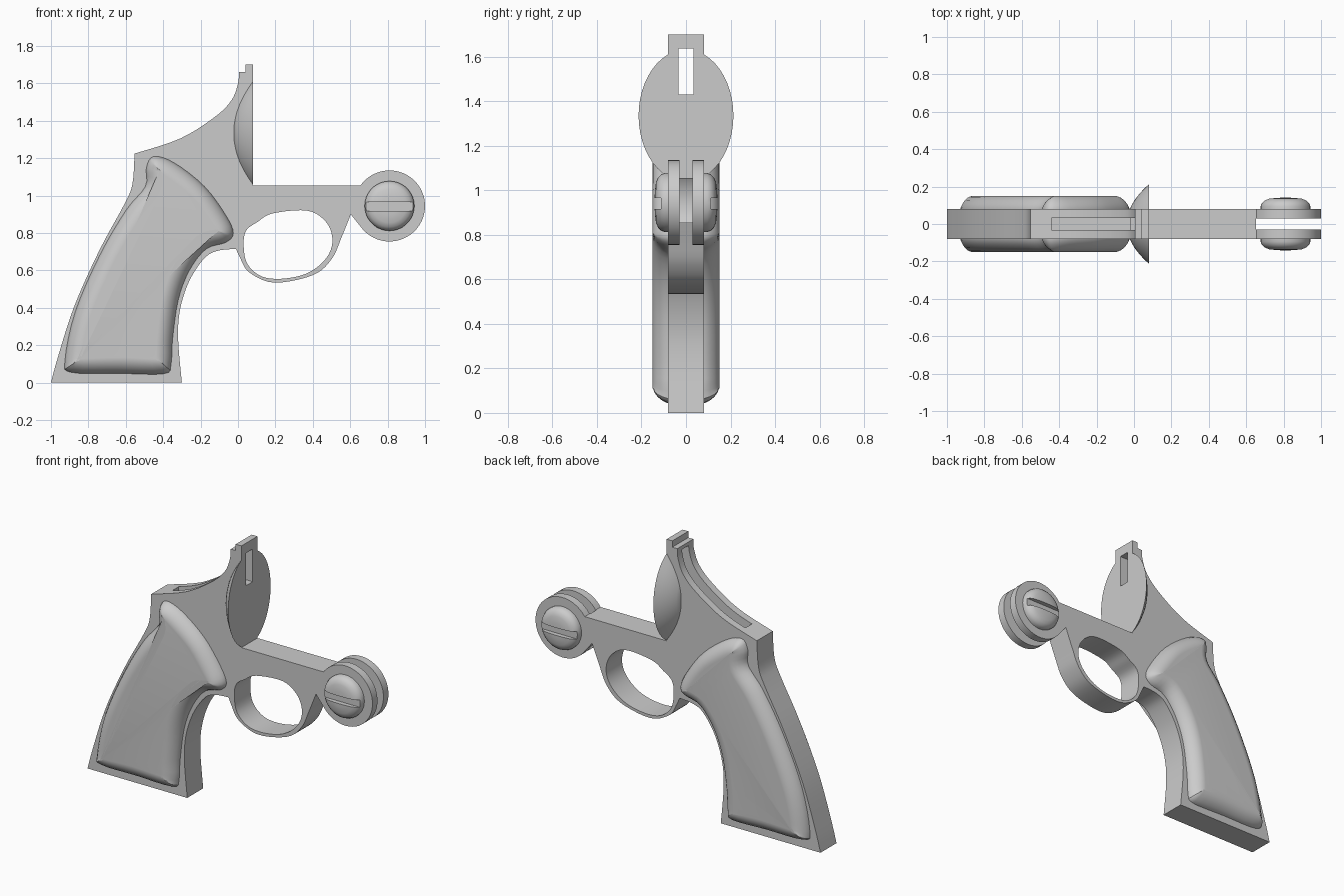
import bpy, bmesh, math
from mathutils import Vector

if "Cube" in bpy.data.objects:
    bpy.data.objects.remove(bpy.data.objects["Cube"])

RING = (0.81, 0.945)


def spline(pts, n=5, closed=False):
    """Catmull-Rom curve through 2D points."""
    p = [Vector(q) for q in pts]
    c = len(p)
    out = []
    for i in range(c if closed else c - 1):
        if closed:
            a, b, d, e = p[i - 1], p[i], p[(i + 1) % c], p[(i + 2) % c]
        else:
            a, b, d, e = p[max(i - 1, 0)], p[i], p[i + 1], p[min(i + 2, c - 1)]
        for k in range(n):
            t = k / n
            out.append(0.5 * (2 * b + (d - a) * t + (2 * a - 5 * b + 4 * d - e) * t * t
                              + (3 * b - a - 3 * d + e) * t ** 3))
    if not closed:
        out.append(p[-1])
    return [tuple(q) for q in out]


def arc(r, a0, a1, n):
    return [(RING[0] + r * math.cos(math.radians(a0 + (a1 - a0) * i / n)),
             RING[1] + r * math.sin(math.radians(a0 + (a1 - a0) * i / n))) for i in range(n + 1)]


def loft(name, rings, smooth=True):
    """Skin equal-length rings of 3D points and cap both ends."""
    bm = bmesh.new()
    vs = [[bm.verts.new(p) for p in ring] for ring in rings]
    n = len(rings[0])
    for a, b in zip(vs, vs[1:]):
        for i in range(n):
            bm.faces.new((a[i], a[(i + 1) % n], b[(i + 1) % n], b[i]))
    bm.faces.new(vs[0])
    bm.faces.new(vs[-1][::-1])
    bmesh.ops.recalc_face_normals(bm, faces=bm.faces)
    me = bpy.data.meshes.new(name)
    bm.to_mesh(me)
    bm.free()
    ob = bpy.data.objects.new(name, me)
    bpy.context.collection.objects.link(ob)
    if smooth:
        shade(ob)
    return ob


def activate(ob):
    bpy.ops.object.select_all(action='DESELECT')
    ob.select_set(True)
    bpy.context.view_layer.objects.active = ob


def shade(ob):
    activate(ob)
    bpy.ops.object.shade_smooth_by_angle(angle=math.radians(32))


def prism(name, pts, y0, y1):
    return loft(name, [[(x, y, z) for x, z in pts] for y in (y0, y1)], False)


def cut(ob, cutter):
    activate(ob)
    m = ob.modifiers.new("cut", 'BOOLEAN')
    m.operation = 'DIFFERENCE'
    m.solver = 'EXACT'
    m.object = cutter
    bpy.ops.object.modifier_apply(modifier=m.name)
    bpy.data.objects.remove(cutter)


# Flat frame outline: back strap, top curve, hinge ring, guard, front strap
outline = spline([(-1, 0), (-0.965, 0.13), (-0.875, 0.41), (-0.74, 0.71), (-0.61, 0.95),
                  (-0.565, 1.06), (-0.553, 1.225)])
outline += spline([(-0.553, 1.225), (-0.31, 1.305), (-0.125, 1.42), (-0.035, 1.51),
                   (0, 1.6), (0.005, 1.66)])[1:]
outline += [(0.04, 1.66), (0.04, 1.70), (0.08, 1.70), (0.08, 1.055)]
outline += arc(0.19, 144.6, -138, 40)
outline += spline([(0.603, 0.90), (0.555, 0.78), (0.50, 0.66), (0.40, 0.575), (0.195, 0.535),
                   (0.06, 0.59), (0.01, 0.67), (-0.01, 0.715)])
outline += spline([(-0.02, 0.715), (-0.11, 0.705), (-0.18, 0.665), (-0.26, 0.545), (-0.31, 0.39),
                   (-0.32, 0.23), (-0.30, 0)])
frame = prism("frame", outline, -0.08, 0.08)

# Guard opening
hole = spline([(0.03, 0.74), (0.045, 0.815), (0.105, 0.86), (0.185, 0.905), (0.37, 0.92),
               (0.47, 0.86), (0.505, 0.765), (0.475, 0.67), (0.38, 0.59), (0.25, 0.557),
               (0.13, 0.567), (0.05, 0.635)], 5, True)
cut(frame, prism("guard_cutter", hole, -0.2, 0.2))
# Round gap between the two hinge plates
cut(frame, prism("hinge_cutter", arc(0.193, 0, 352.5, 47), -0.03, 0.03))
# Slot along the top curve, open through the front face
cut(frame, prism("slot_cutter", [(-0.44, 1.5), (-0.44, 1.2), (-0.02, 1.2), (-0.02, 1.43),
                                 (0.15, 1.43), (0.15, 1.637), (-0.44, 1.637)], -0.033, 0.033))
shade(frame)

# Domed oval shield, one half each side of the frame
SEG = 24
for side, label in ((-1, "front"), (1, "back")):
    rings = []
    for k in range(9):
        t = 1 - k / 8 * 0.97
        x = 0.08 - 0.12 * (1 - t * t)
        ring = []
        for i in range(SEG + 1):
            a = math.pi * (i / SEG - 0.5)
            ring.append((x, side * max(0.06, 0.213 * t * math.cos(a)),
                         1.335 + 0.297 * t * math.sin(a)))
        rings.append(ring)
    # keep only the part outside the frame by clamping height to the oval at the frame side
    for k, ring in enumerate(rings):
        t = 1 - k / 8 * 0.97
        lim = 0.297 * math.sqrt(max(t * t - (0.06 / 0.213) ** 2, 0))
        rings[k] = [(x, y, 1.335 + max(-lim, min(lim, z - 1.335))) for x, y, z in ring]
    rings = [r for k, r in enumerate(rings) if 1 - k / 8 * 0.97 > 0.3]
    loft("shield_" + label, rings)

# Grip panels: inset rings of the panel outline, rising to a soft plateau
panel = [(-0.925, 0.12), (-0.87, 0.38), (-0.74, 0.68), (-0.60, 0.92), (-0.495, 1.05),
         (-0.49, 1.15), (-0.45, 1.21), (-0.34, 1.175), (-0.18, 1.05), (-0.065, 0.895),
         (-0.025, 0.80), (-0.065, 0.75), (-0.17, 0.715), (-0.26, 0.60), (-0.32, 0.44),
         (-0.35, 0.23), (-0.358, 0.10), (-0.395, 0.048), (-0.64, 0.05), (-0.89, 0.055)]


def inset(pts, d):
    p = [Vector(q) for q in pts]
    out = []
    for i, b in enumerate(p):
        u = (b - p[i - 1]).normalized()
        v = (p[(i + 1) % len(p)] - b).normalized()
        n = Vector((u.y + v.y, -u.x - v.x)).normalized()
        out.append(tuple(b + n * d))
    return out


for side, label in ((-1, "front"), (1, "back")):
    rings = []
    for d, y in ((0, 0.07), (0, 0.085), (0.012, 0.108), (0.028, 0.127), (0.048, 0.141),
                 (0.07, 0.149), (0.085, 0.15)):
        rings.append([(x, side * y, z) for x, z in spline(inset(panel, d), 4, True)])
    loft("grip_panel_" + label, rings)

# Domed slotted screws on both hinge plates
for side, label in ((-1, "front"), (1, "back")):
    rings = []
    for r, y in ((0.133, 0.07), (0.133, 0.095), (0.126, 0.112), (0.112, 0.126),
                 (0.09, 0.135), (0.05, 0.14), (0.01, 0.141)):
        rings.append([(x, side * y, z) for x, z in arc(r, 0, 350, 35)])
    screw = loft("screw_" + label, rings, False)
    slot = [(0.6, 0.917), (1.0, 0.917), (1.0, 0.965), (0.6, 0.965)]
    cut(screw, prism("screw_cutter", slot, side * 0.112, side * 0.2))
    shade(screw)
